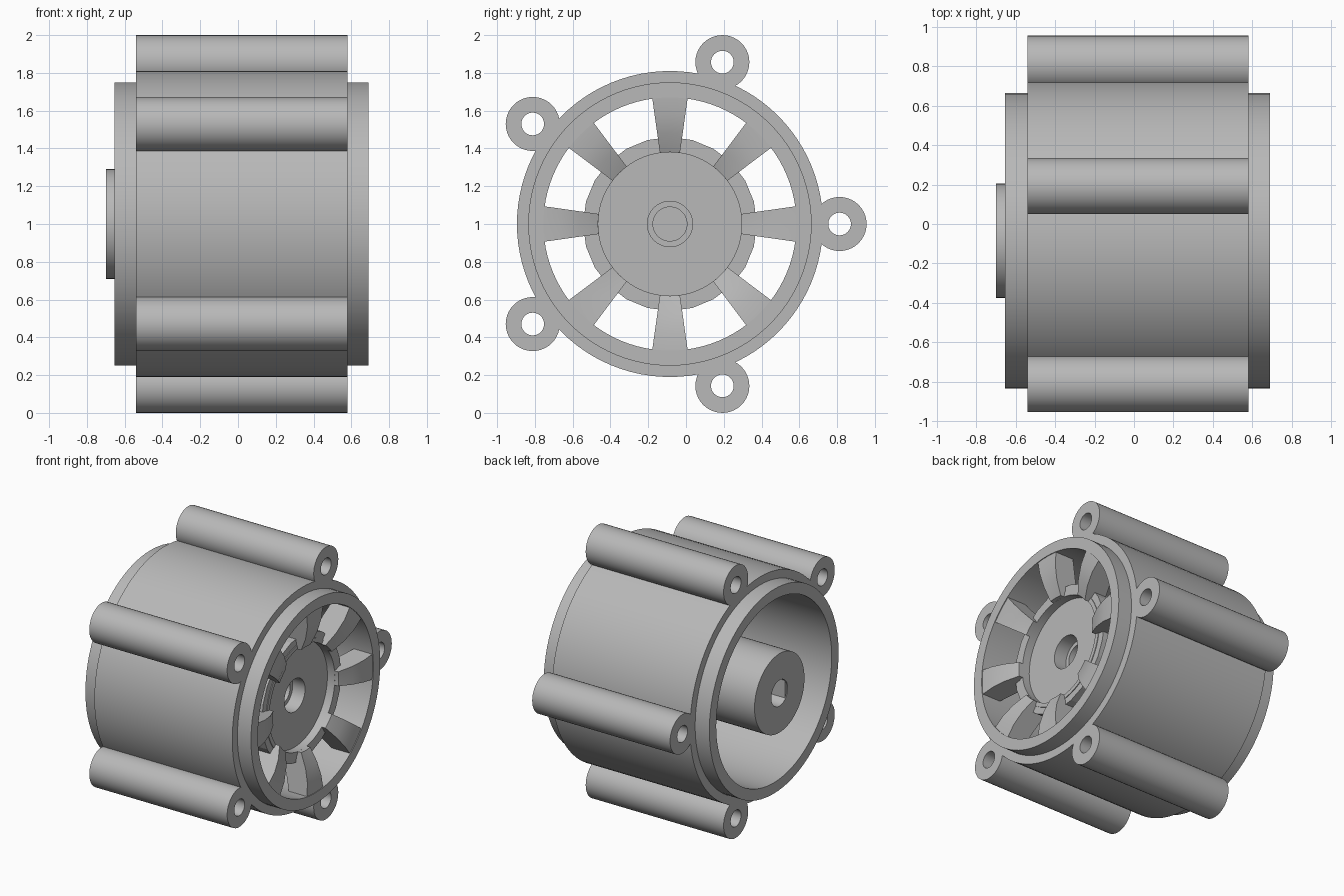
import bpy, bmesh, math
from mathutils import Matrix, Vector

if "Cube" in bpy.data.objects:
    bpy.data.objects.remove(bpy.data.objects["Cube"], do_unlink=True)

grey = bpy.data.materials.new("plain_grey")
grey.use_nodes = True
grey.diffuse_color = (0.48, 0.48, 0.48, 1)
grey.node_tree.nodes["Principled BSDF"].inputs["Base Color"].default_value = grey.diffuse_color

AXIS_Y, AXIS_Z = -0.085, 1.0


def finish(name, bm, smooth=30):
    bmesh.ops.remove_doubles(bm, verts=bm.verts, dist=1e-5)
    bmesh.ops.recalc_face_normals(bm, faces=bm.faces)
    mesh = bpy.data.meshes.new(name)
    bm.to_mesh(mesh)
    bm.free()
    mesh.materials.append(grey)
    obj = bpy.data.objects.new(name, mesh)
    bpy.context.collection.objects.link(obj)
    bpy.ops.object.select_all(action='DESELECT')
    obj.select_set(True)
    bpy.context.view_layer.objects.active = obj
    if smooth:
        bpy.ops.object.shade_smooth_by_angle(angle=math.radians(smooth))
    return obj


def revolve(name, profile, segs=96, start=0, sweep=360, cy=AXIS_Y, cz=AXIS_Z, smooth=30):
    """Sweep a closed (radius, x) profile about an axis along x."""
    bm = bmesh.new()
    full = sweep == 360
    rings = []
    for i in range(segs if full else segs + 1):
        a = math.radians(start + sweep * i / segs)
        rings.append([bm.verts.new((x, cy + r * math.cos(a), cz + r * math.sin(a)))
                      for r, x in profile])
    n = len(profile)
    for i in range(segs):
        p, q = rings[i], rings[(i + 1) % len(rings)]
        for j in range(n):
            k = (j + 1) % n
            if profile[j][0] == 0 and profile[k][0] == 0:
                continue
            if profile[j][0] == 0:
                bm.faces.new((p[j], p[k], q[k]))
            elif profile[k][0] == 0:
                bm.faces.new((p[j], p[k], q[j]))
            else:
                bm.faces.new((p[j], p[k], q[k], q[j]))
    if not full:
        bm.faces.new(rings[0])
        bm.faces.new(rings[-1])
    return finish(name, bm, smooth)


# Stepped outer shell, open at the back
revolve("housing", [(0.67, -0.655), (0.75, -0.655), (0.75, -0.54), (0.81, -0.54),
                    (0.81, 0.58), (0.75, 0.58), (0.75, 0.69), (0.67, 0.69)])

# Central boss with a blind shaft bore behind and a stepped hole in front
revolve("hub", [(0, -0.35), (0.095, -0.35), (0.095, -0.7), (0.29, -0.7), (0.29, 0.45),
                (0.39, 0.45), (0.39, 0.52), (0.12, 0.52), (0.12, 0.42), (0.09, 0.42),
                (0.09, 0.3), (0, 0.3)], 64)

# Flat that gives the shaft bore its D shape
bm = bmesh.new()
bmesh.ops.create_cube(bm, size=1, matrix=Matrix.Translation((-0.525, AXIS_Y - 0.085, AXIS_Z))
                      @ Matrix.Diagonal(Vector((0.34, 0.03, 0.13, 1))))
finish("bore_flat", bm, 0)

# Recessed cup around the hub, with a faceted collar
revolve("cup_wall", [(0.38, 0.45), (0.41, 0.45), (0.41, 0.58), (0.38, 0.58)], 64)
revolve("faceted_collar", [(0.4, 0.45), (0.46, 0.45), (0.46, 0.575), (0.4, 0.575)], 24, smooth=0)

# Eight dished spokes
for i in range(8):
    revolve(f"spoke_{i + 1}", [(0.38, 0.46), (0.68, 0.54), (0.68, 0.685), (0.58, 0.68),
                               (0.48, 0.655), (0.38, 0.61)], 6, i * 45 - 8, 16)

# Five screw tubes along the shell
for i in range(5):
    a = math.radians(72 * i)
    revolve(f"screw_tube_{i + 1}", [(0.06, -0.54), (0.143, -0.54), (0.143, 0.58), (0.06, 0.58)], 40,
            cy=AXIS_Y + 0.898 * math.cos(a), cz=AXIS_Z + 0.901 * math.sin(a))
